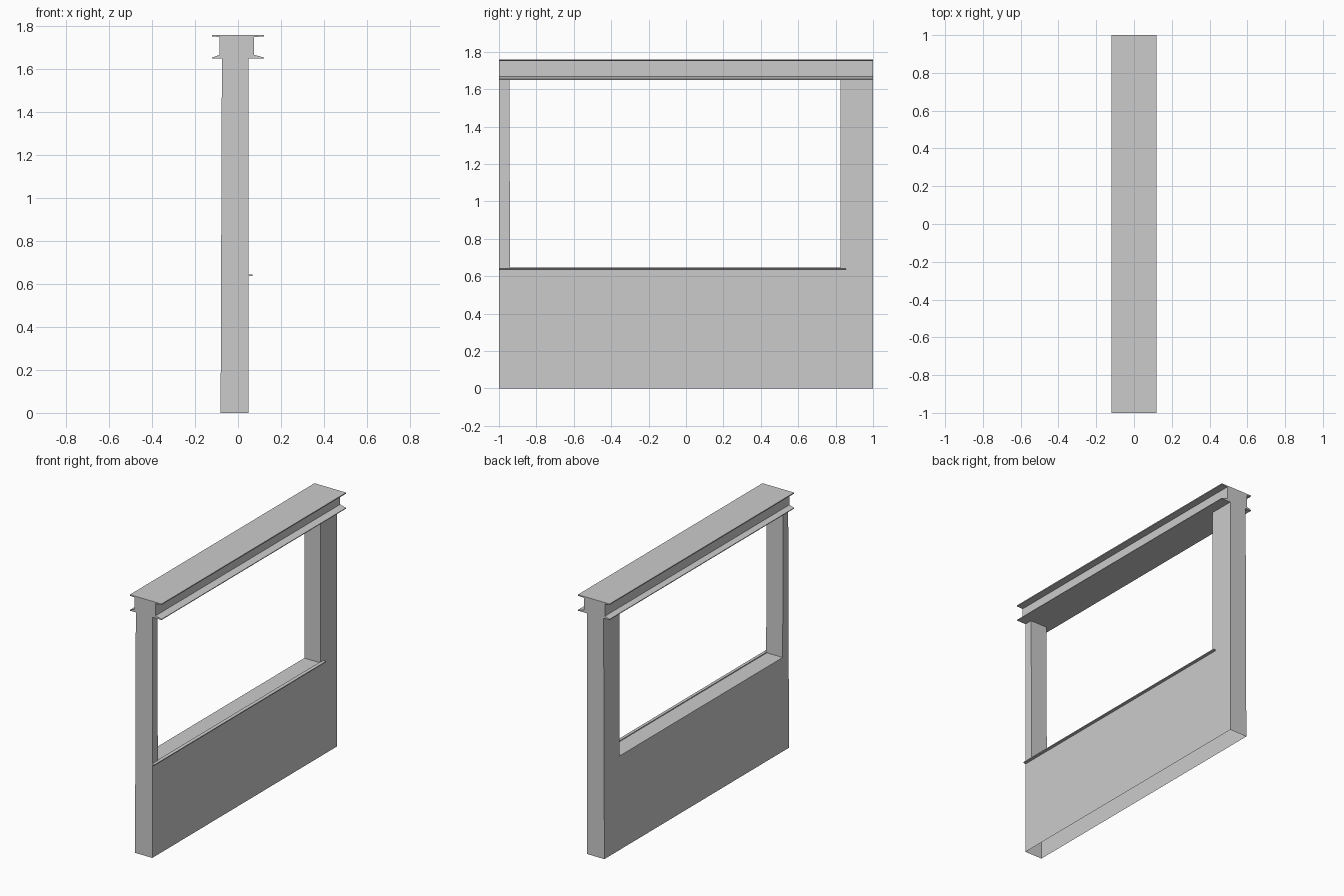
import bpy, bmesh

cube = bpy.data.objects.get("Cube")
if cube:
    bpy.data.objects.remove(cube, do_unlink=True)

grey = bpy.data.materials.new("plain_grey")
grey.use_nodes = True
grey.diffuse_color = (0.6, 0.6, 0.6, 1)
grey.node_tree.nodes["Principled BSDF"].inputs["Base Color"].default_value = (0.6, 0.6, 0.6, 1)


def prism(name, profile, start, end, place, drop=None):
    """Extrude a closed 2D profile; place(a, b, t) maps it to 3D; drop picks faces to leave open."""
    bm = bmesh.new()
    ends = [[bm.verts.new(place(a, b, t)) for a, b in profile] for t in (start, end)]
    bm.faces.new(ends[0])
    bm.faces.new(ends[1])
    n = len(profile)
    for i in range(n):
        j = (i + 1) % n
        bm.faces.new((ends[0][i], ends[0][j], ends[1][j], ends[1][i]))
    bmesh.ops.recalc_face_normals(bm, faces=bm.faces)
    if drop:
        bmesh.ops.delete(bm, geom=[f for f in bm.faces if drop(f)], context='FACES_ONLY')
    mesh = bpy.data.meshes.new(name)
    bm.to_mesh(mesh)
    bm.free()
    mesh.materials.append(grey)
    obj = bpy.data.objects.new(name, mesh)
    bpy.context.collection.objects.link(obj)
    return obj


# Hollow low wall with a narrow front post and a wide back post, open underneath
outline = [(-1, 0), (1, 0), (1, 1.65), (0.825, 1.65), (0.825, 0.64),
           (-0.94, 0.64), (-0.945, 1.65), (-1, 1.65)]
frame = prism("wall_and_posts", outline, -0.075, 0.05, lambda y, z, x: (x, y, z),
              lambda f: f.calc_center_median().z < 0.01)

# The wall leans out slightly at its right foot
for v in frame.data.vertices:
    if v.co.z < 0.01 and v.co.x < 0:
        v.co.x = -0.081

# Sill lip along the opening
lip = [(0.045, 0.636), (0.068, 0.638), (0.068, 0.644), (0.045, 0.646)]
prism("sill_lip", lip, -1, 0.855, lambda x, z, y: (x, y, z))

# Top beam with projecting flanges at head and foot
beam = [(-0.12, 1.65), (0.12, 1.65), (0.12, 1.655), (0.075, 1.667),
        (0.075, 1.75), (0.12, 1.753), (0.12, 1.76), (-0.12, 1.76),
        (-0.12, 1.753), (-0.085, 1.75), (-0.085, 1.667), (-0.12, 1.655)]
prism("top_beam", beam, -1, 1, lambda x, z, y: (x, y, z))
